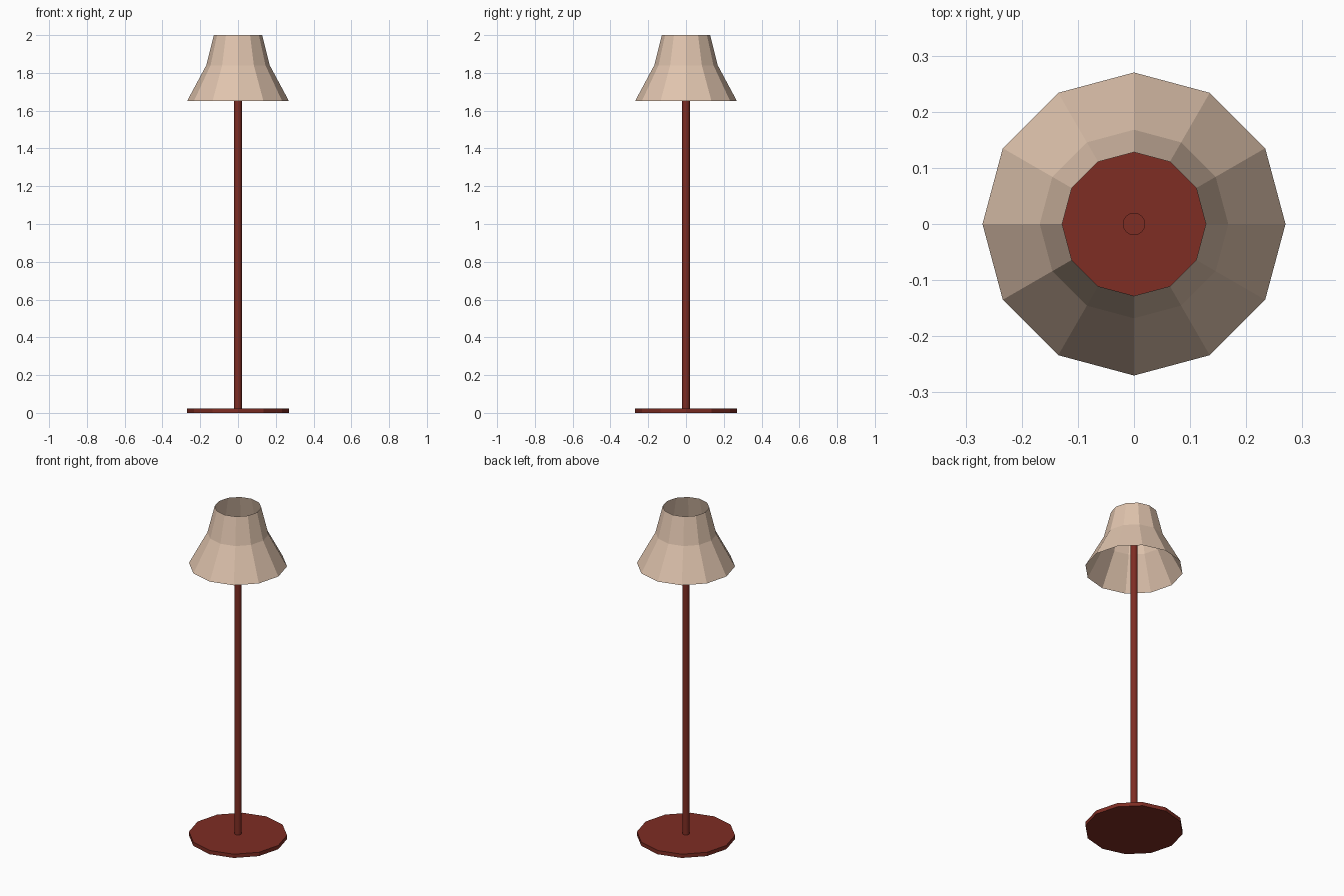
import bpy, math

if "Cube" in bpy.data.objects:
    bpy.data.objects.remove(bpy.data.objects["Cube"])

def material(name, rgb):
    m = bpy.data.materials.new(name)
    m.diffuse_color = (*rgb, 1)
    m.use_nodes = True
    m.node_tree.nodes["Principled BSDF"].inputs["Base Color"].default_value = m.diffuse_color
    return m

red = material("dark_red", (0.21, 0.026, 0.017))
cream = material("warm_cream", (0.74, 0.55, 0.42))

def lathe(name, profile, sides, mat, capped):
    """Rings of (radius, height) joined by quads, optionally capped."""
    verts = [(r * math.cos(2 * math.pi * i / sides),
              r * math.sin(2 * math.pi * i / sides), z)
             for r, z in profile for i in range(sides)]
    faces = []
    for k in range(len(profile) - 1):
        for i in range(sides):
            j = (i + 1) % sides
            a, b = k * sides, (k + 1) * sides
            faces.append((a + i, a + j, b + j, b + i))
    if capped:
        faces.append(tuple(reversed(range(sides))))
        top = (len(profile) - 1) * sides
        faces.append(tuple(range(top, top + sides)))
    mesh = bpy.data.meshes.new(name)
    mesh.from_pydata(verts, [], faces)
    mesh.materials.append(mat)
    obj = bpy.data.objects.new(name, mesh)
    bpy.context.collection.objects.link(obj)
    return obj

# Twelve-sided flat foot
lathe("base", [(0.27, 0), (0.27, 0.023)], 12, red, True)

# Round post, ending inside the shade
post = lathe("post", [(0.02, 0.023), (0.02, 1.86)], 24, red, True)
for p in post.data.polygons:
    p.use_smooth = len(p.vertices) == 4

# Open, thin, flared shade
lathe("shade", [(0.27, 1.65), (0.168, 1.84), (0.128, 2.0)], 12, cream, False)
